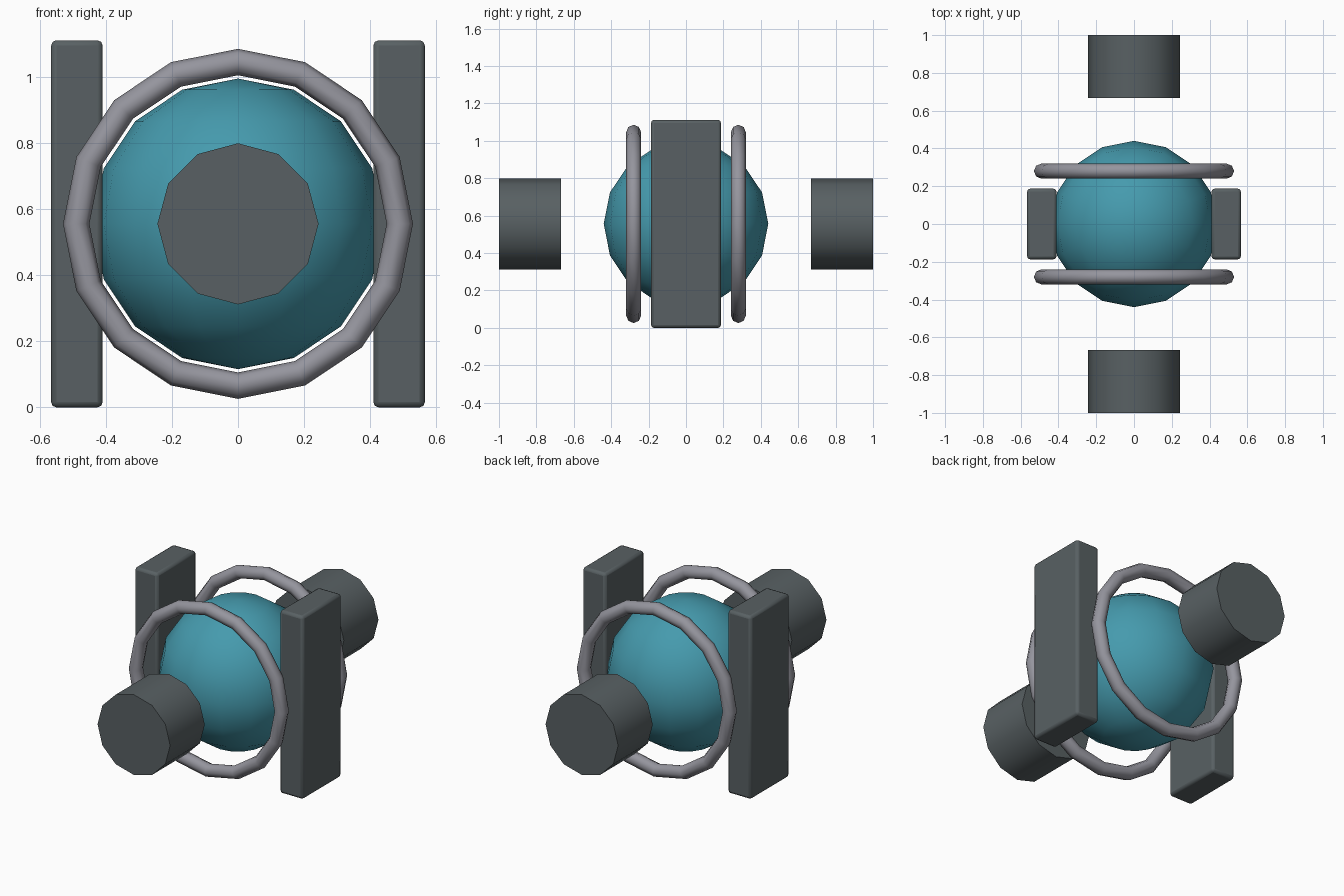
import bpy, math

if "Cube" in bpy.data.objects:
    bpy.data.objects.remove(bpy.data.objects["Cube"])

CZ = 0.556  # height of the model's centre


def material(name, rgb):
    m = bpy.data.materials.new(name)
    m.diffuse_color = (*rgb, 1)
    m.use_nodes = True
    m.node_tree.nodes["Principled BSDF"].inputs["Base Color"].default_value = m.diffuse_color
    return m


teal = material("teal", (0.06, 0.325, 0.42))
dark = material("dark_grey", (0.098, 0.118, 0.125))
steel = material("light_grey", (0.30, 0.30, 0.34))


def finish(name, mat, angle):
    ob = bpy.context.object
    ob.name = name
    ob.data.materials.append(mat)
    bpy.ops.object.transform_apply(location=False, rotation=True, scale=True)
    bpy.ops.object.shade_smooth_by_angle(angle=math.radians(angle))
    return ob


# central ball
bpy.ops.mesh.primitive_uv_sphere_add(segments=16, ring_count=8, radius=0.44,
                                     location=(0, 0, CZ))
finish("ball", teal, 60)

for side, label in ((-1, "a"), (1, "b")):
    # upright side slabs with softened edges
    bpy.ops.mesh.primitive_cube_add(size=1, location=(side * 0.488, 0, CZ))
    bpy.context.object.scale = (0.156, 0.374, 1.112)
    slab = finish("side_slab_" + label, dark, 40)
    bevel = slab.modifiers.new("bevel", "BEVEL")
    bevel.width = 0.016
    bevel.segments = 2

    # rings in front of and behind the middle
    bpy.ops.mesh.primitive_torus_add(major_segments=16, minor_segments=8,
                                     major_radius=0.49, minor_radius=0.04,
                                     location=(0, side * 0.28, CZ),
                                     rotation=(math.pi / 2, 0, 0))
    finish("ring_" + label, steel, 60)

    # detached end drums
    bpy.ops.mesh.primitive_cylinder_add(vertices=12, radius=0.244, depth=0.332,
                                        location=(0, side * 0.834, CZ),
                                        rotation=(math.pi / 2, 0, 0))
    finish("end_drum_" + label, dark, 40)
